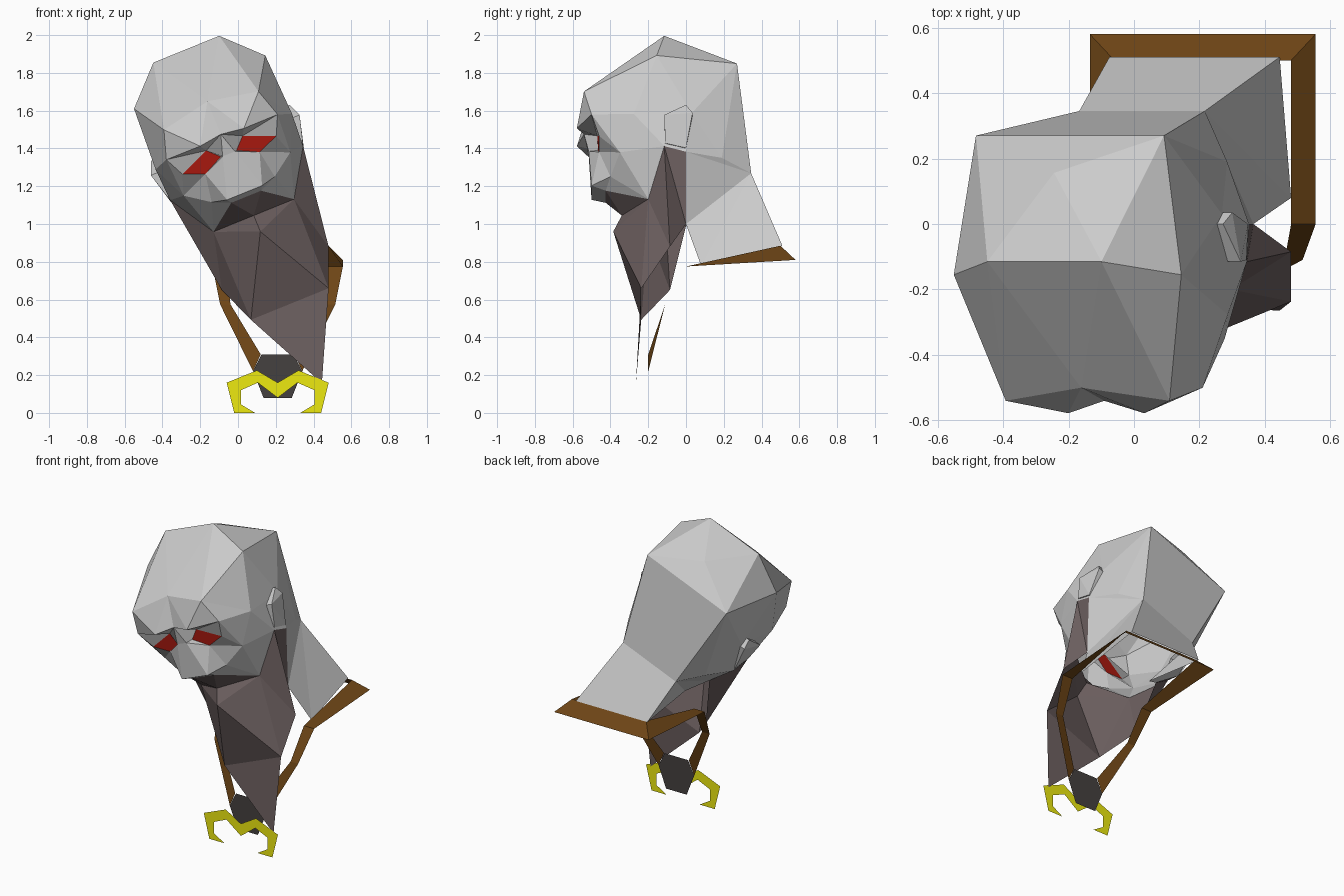
import bpy, math
from mathutils import Vector

if "Cube" in bpy.data.objects:
    bpy.data.objects.remove(bpy.data.objects["Cube"])

TILT = math.radians(22.1)
C, S = math.cos(TILT), math.sin(TILT)
CX = 0.21  # centre of the collar, pendant and emblem


def material(name, rgb):
    m = bpy.data.materials.new(name)
    m.diffuse_color = (*rgb, 1)
    m.use_nodes = True
    m.node_tree.nodes["Principled BSDF"].inputs["Base Color"].default_value = m.diffuse_color
    return m


def tilted(u, y, w):
    """Head coordinates (sideways, depth, up) to world: rolled about y."""
    return Vector((0.508 + u * C - w * S, y, u * S + w * C))


def build(name, verts, faces, mat=None, inside=None):
    """Flat-faced object; faces are turned away from the inside point."""
    out = []
    for f in faces:
        p = [Vector(verts[i]) for i in f]
        n = (p[1] - p[0]).cross(p[2] - p[0])
        mid = sum(p, Vector()) / len(p)
        if inside is not None and n.dot(mid - inside) < 0:
            f = f[::-1]
        out.append(f)
    me = bpy.data.meshes.new(name)
    me.from_pydata([tuple(v) for v in verts], [], out)
    if mat:
        me.materials.append(mat)
    ob = bpy.data.objects.new(name, me)
    bpy.context.collection.objects.link(ob)
    return ob


# Landmarks of one half of the head: sideways, depth, up
K = {
    "crown": (.188, -.115, 2.078), "top": (0, .156, 2.0),
    "temple": (.375, -.155, 1.89), "back": (.31, .27, 1.87),
    "nape": (.207, .345, 1.285), "napeside": (.301, .19, 1.335),
    "fore": (.27, -.54, 1.727), "foremid": (0, -.5, 1.78),
    "browout": (.318, -.5, 1.576), "brow": (.125, -.578, 1.575),
    "browmid": (0, -.54, 1.592), "side": (.39, -.277, 1.55),
    "ear": (.375, .03, 1.56), "burn": (.38, -.115, 1.37),
    "burnback": (.375, 0, 1.34), "cheek": (.305, -.35, 1.365),
    "bridge": (.035, -.515, 1.48), "eyein": (.045, -.465, 1.482),
    "eyetop": (.104, -.47, 1.541), "eyeout": (.268, -.46, 1.473),
    "eyelow": (.155, -.46, 1.428),
    "wing": (.1, -.5, 1.258), "fold": (.18, -.4, 1.277),
    "lip": (.085, -.425, 1.235), "jaw": (.23, -.2, 1.128),
    "lowlip": (0, -.34, 1.128), "chin": (0, -.385, 1.036),
    "throat": (.243, 0, .98), "beardside": (.305, -.085, .826),
    "beardlow": (.222, -.237, .622), "tip": (0, -.265, .17),
}


def point(k):
    if k == "throat-":  # the neck stays upright, so this one is not rolled
        return Vector((-.17, 0, .99))
    u, y, w = K[k.rstrip("-")]
    return tilted(-u if k.endswith("-") else u, y, w)


def mirrored(name, rows, mat=None, inside=(0, -.1, 1.5)):
    """Faces listed by landmark; '-' is the other half; all are mirrored."""
    def other(k):
        return k[:-1] if k.endswith("-") else (k + "-" if K[k][0] else k)
    verts, index, faces, seen = [], {}, [], set()
    for text in [t for row in rows for t in row.split(",")]:
        face = text.split()
        for f in (face, [other(k) for k in face]):
            if frozenset(f) in seen:
                continue
            seen.add(frozenset(f))
            for k in f:
                if k not in index:
                    index[k] = len(verts)
                    verts.append(point(k))
            faces.append([index[k] for k in f])
    return build(name, verts, faces, mat, tilted(*inside))


beard_mat = material("beard brown", (.15, .115, .115))
red = material("eye red", (.42, .01, .005))
brown = material("collar brown", (.155, .06, .008))
dark = material("pendant dark", (.06, .052, .05))
yellow = material("emblem yellow", (.85, .82, .005))

# Skull
mirrored("skull", [
    "crown top crown-, crown back top, back back- top",
    "crown temple back, crown crown- foremid, crown foremid fore",
    "crown fore temple, temple side fore, fore side browout",
    "temple ear side, temple back ear, back back- nape- nape",
    "back nape napeside, back napeside ear, napeside burnback ear",
    "ear burnback burn, ear burn side, side burn cheek",
    "side cheek browout, burn jaw cheek"])

# Face: heavy brow over sunken sockets, with a raised nose
mirrored("face", [
    "fore browout brow, fore brow foremid, foremid brow browmid",
    "browout brow eyetop, browout eyetop eyeout, brow browmid eyetop",
    "browmid bridge eyein eyetop, browmid bridge bridge-",
    "browout eyeout cheek, eyeout eyelow cheek, eyelow fold cheek",
    "bridge eyein eyelow, bridge eyelow wing, eyelow wing fold",
    "bridge bridge- wing- wing, wing wing- lip- lip",
    "wing lip fold, fold lip jaw, cheek fold jaw"])

# Eyes
mirrored("eyes", ["eyein eyetop eyeout eyelow"], red)

# Beard with moustache and sideburns
mirrored("beard", [
    "lip lip- lowlip, lip jaw lowlip, lowlip jaw chin",
    "chin jaw beardlow, jaw beardside beardlow, jaw burn beardside",
    "burn burnback throat, burn throat beardside",
    "chin beardlow beardlow-, beardlow beardlow- tip"],
    beard_mat, (0, -.1, .9))

# Ears: wedges narrowing down into the sideburns
for side, label in ((1, "right"), (-1, "left")):
    rim = [(.425, -.115, 1.53), (.385, -.11, 1.385), (.38, 0, 1.36),
           (.405, .035, 1.55), (.395, 0, 1.6)]
    vs = [tilted(side * u, y, w) for u, y, w in rim]
    vs += [tilted(side * .34, y, w) for u, y, w in rim]
    fs = [(0, 1, 2), (0, 2, 3), (0, 3, 4)]
    fs += [(i, (i + 1) % 5, (i + 1) % 5 + 5, i + 5) for i in range(5)]
    build(label + "_ear", vs, fs, None, tilted(side * .36, -.04, 1.5))

# Neck, from the tilted head down to the upright collar, open below
neck = [point(k + s) for s in ("", "-")
        for k in ("nape", "napeside", "burnback", "throat")]
neck += [Vector(p) for p in ((.445, .51, .885), (.48, .08, .78),
                             (-.075, .51, .885), (-.05, .08, .92))]
build("neck", neck, [(0, 4, 10, 8), (0, 1, 2), (0, 2, 3), (4, 5, 6), (4, 6, 7),
                     (0, 3, 9), (0, 9, 8), (4, 7, 11), (4, 11, 10)],
      None, Vector((.15, .2, 1.0)))

# Collar and cord: a flat band running around the neck to the pendant
outer = [(.13, -.2, .22), (.305, -.11, .575), (.345, 0, .775), (.345, .58, .81)]
inner = [(.09, -.2, .31), (.25, -.11, .575), (.27, 0, .775), (.27, .5, .885)]


def loop(half):
    return ([(CX + x, y, z) for x, y, z in half]
            + [(CX - x, y, z) for x, y, z in reversed(half)])


band = loop(outer) + loop(inner)
build("collar", band, [(i, i + 1, i + 9, i + 8) for i in range(7)], brown)

# Pendant: flat six-sided plate
half = [(.085, .31), (.13, .22), (.075, .08)]
plate = half + [(-x, z) for x, z in reversed(half)]
build("pendant", [(CX + x, -.2, z) for x, z in plate], [list(range(6))],
      dark, Vector((CX, 0, .2)))

# Hooked emblem: two flat mirrored chains of quads
top = [(0, .16), (.11, .225), (.27, .16), (.23, 0), (.12, 0)]
low = [(0, .08), (.105, .16), (.195, .12), (.195, .045)]
for s, label in ((1, "right"), (-1, "left")):
    vs = [(CX + s * x, -.27, z) for x, z in top + low]
    build(label + "_emblem_hook", vs,
          [(0, 1, 6, 5), (1, 2, 7, 6), (2, 3, 8, 7), (3, 4, 8)],
          yellow, Vector((CX, 0, .1)))
